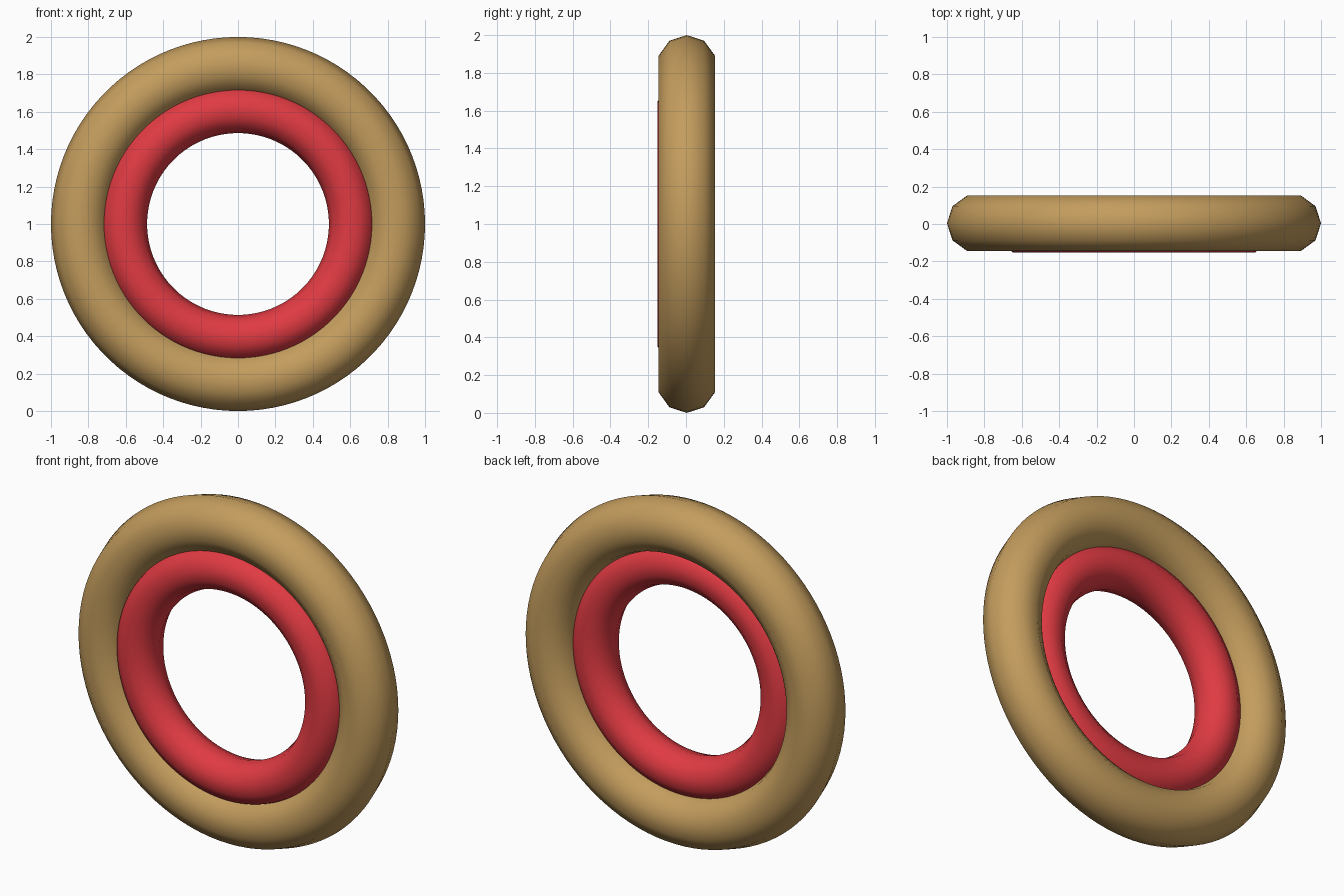
import bpy
import math

if "Cube" in bpy.data.objects:
    bpy.data.objects.remove(bpy.data.objects["Cube"])


def material(name, color):
    m = bpy.data.materials.new(name)
    m.diffuse_color = (*color, 1.0)
    m.use_nodes = True
    m.node_tree.nodes["Principled BSDF"].inputs["Base Color"].default_value = m.diffuse_color
    return m


def ring(name, major, minor, y, mat):
    # upright torus with a ten-sided cross-section, smooth shaded
    bpy.ops.mesh.primitive_torus_add(
        major_radius=major, minor_radius=minor,
        major_segments=100, minor_segments=10,
        location=(0, y, 1.0), rotation=(math.pi / 2, 0, 0))
    ob = bpy.context.object
    ob.name = name
    ob.data.materials.append(mat)
    bpy.ops.object.shade_smooth()
    return ob


tan = material("tan", (0.55, 0.335, 0.11))
red = material("red", (0.75, 0.043, 0.055))

# large outer ring
ring("outer_ring", 0.844, 0.156, 0.004, tan)
# smaller ring nested inside, slightly towards the front
ring("inner_ring", 0.609, 0.123, -0.035, red)
